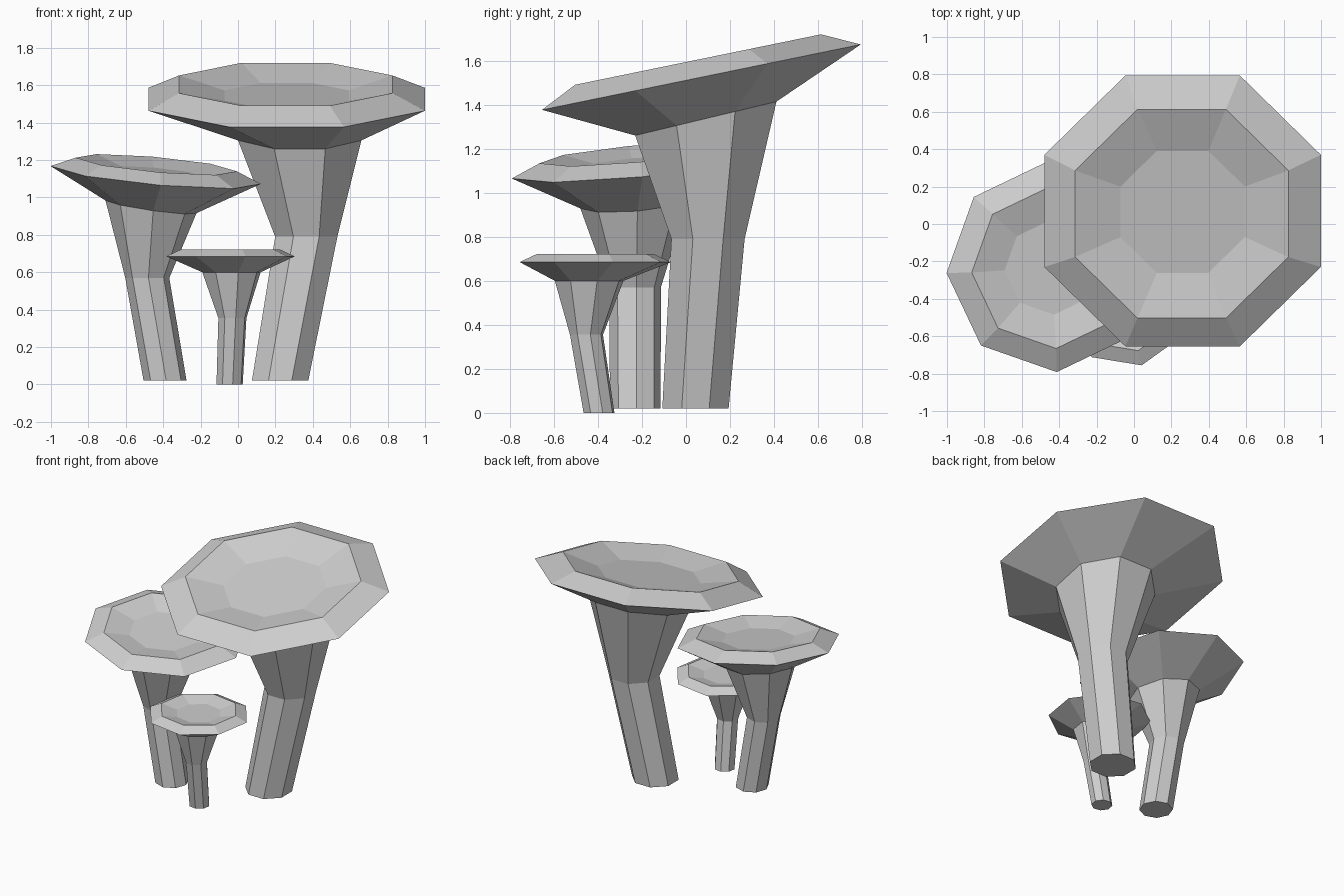
import bpy, bmesh, math
from mathutils import Vector

if "Cube" in bpy.data.objects:
    bpy.data.objects.remove(bpy.data.objects["Cube"])

grey = bpy.data.materials.new("plain_grey")
grey.diffuse_color = (0.62, 0.62, 0.62, 1)
grey.use_nodes = True
grey.node_tree.nodes["Principled BSDF"].inputs["Base Color"].default_value = grey.diffuse_color


def ring(bm, turn, x, y, z, r, sx=0, sy=0):
    """Octagon at (x, y, z), tilted so it rises by sx along x and sy along y."""
    tilt = Vector((0, 0, 1)).rotation_difference(Vector((-sx, -sy, 1)))
    pts = []
    for i in range(8):
        a = math.radians(turn + 45 * i)
        p = tilt @ Vector((r * math.cos(a), r * math.sin(a), 0))
        pts.append(bm.verts.new(p + Vector((x, y, z))))
    return pts


def loft(name, turn, rings, close_bottom, close_top):
    """Flat-sided skin through a stack of octagons."""
    bm = bmesh.new()
    loops = [ring(bm, turn, *r) for r in rings]
    for a, b in zip(loops, loops[1:]):
        for i in range(8):
            j = (i + 1) % 8
            bm.faces.new((a[i], a[j], b[j], b[i]))
    if close_bottom:
        bm.faces.new(loops[0][::-1])
    if close_top:
        bm.faces.new(loops[-1])
    mesh = bpy.data.meshes.new(name)
    bm.to_mesh(mesh)
    bm.free()
    mesh.materials.append(grey)
    bpy.context.collection.objects.link(bpy.data.objects.new(name, mesh))


def mushroom(size, turn, foot, bend, neck, rim, lip, dish):
    # stem and cap share the neck ring
    loft(size + "_stem", turn, [foot, bend, neck], True, False)
    loft(size + "_cap", turn, [neck, rim, lip, dish], False, True)


# each ring: x, y, z, radius, slope in x, slope in y
mushroom("large", 22.5,
         foot=(0.225, 0.043, 0.02, 0.163),
         bend=(0.365, 0.10, 0.79, 0.18),
         neck=(0.33, 0.09, 1.337, 0.357, 0, 0.24),
         rim=(0.26, 0.07, 1.525, 0.80, 0, 0.205),
         lip=(0.255, 0.055, 1.605, 0.617, 0, 0.205),
         dish=(0.26, 0.065, 1.545, 0.36, 0, 0.205))

mushroom("medium", 3,
         foot=(-0.39, -0.23, 0.02, 0.115),
         bend=(-0.485, -0.232, 0.57, 0.118),
         neck=(-0.465, -0.235, 0.95, 0.246, -0.143, 0.08),
         rim=(-0.44, -0.23, 1.12, 0.565, -0.09, 0.094),
         lip=(-0.437, -0.235, 1.176, 0.433, -0.09, 0.094),
         dish=(-0.44, -0.233, 1.135, 0.253, -0.09, 0.094))

mushroom("small", 13.2,
         foot=(-0.045, -0.395, 0.0, 0.072),
         bend=(-0.03, -0.452, 0.355, 0.077),
         neck=(-0.035, -0.44, 0.60, 0.16),
         rim=(-0.04, -0.412, 0.685, 0.353),
         lip=(-0.04, -0.412, 0.722, 0.272),
         dish=(-0.04, -0.412, 0.694, 0.158))
